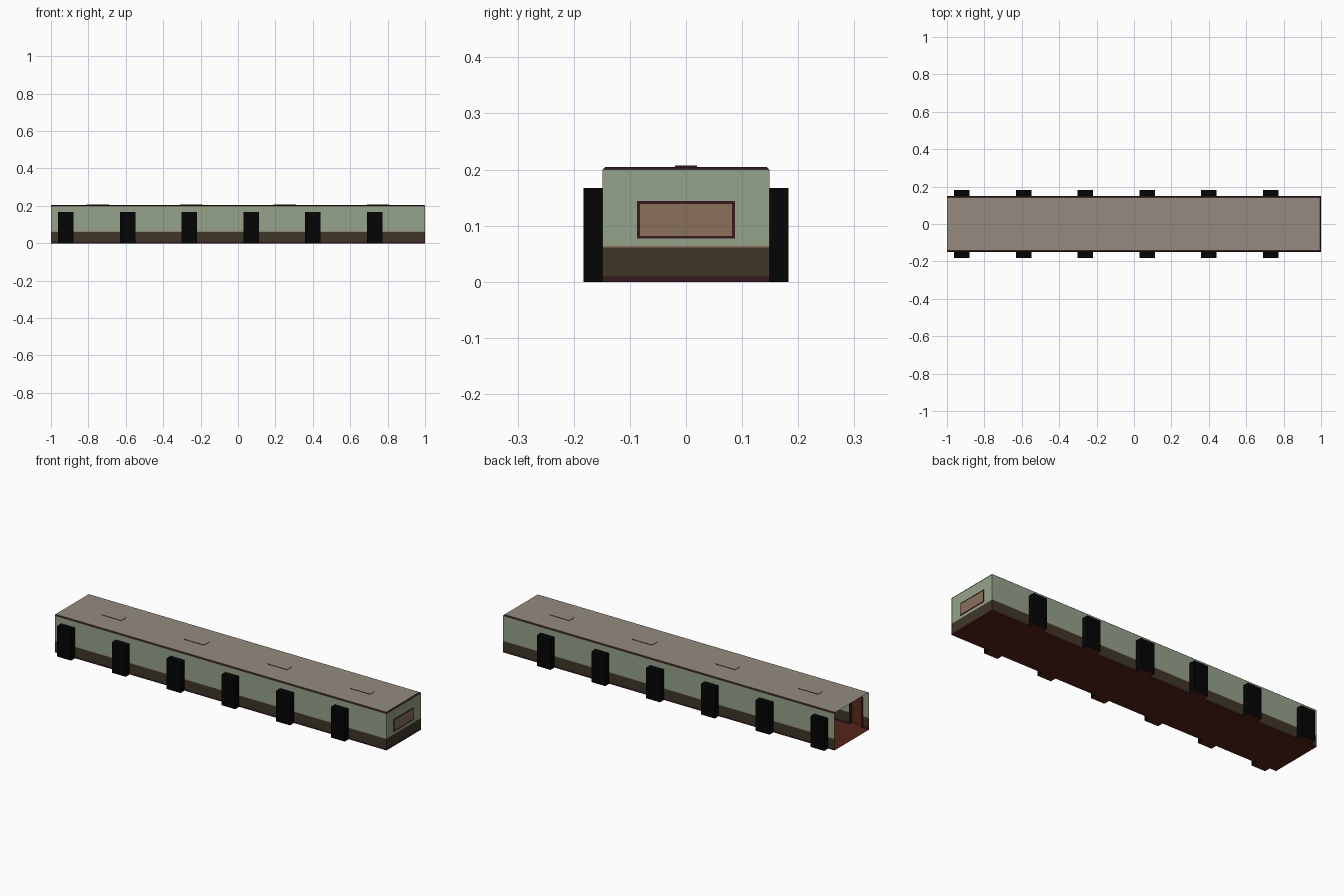
import bpy, bmesh

if "Cube" in bpy.data.objects:
    bpy.data.objects.remove(bpy.data.objects["Cube"])


def mat(name, r, g, b):
    m = bpy.data.materials.new(name)
    m.diffuse_color = tuple((c / 255) ** 2.2 for c in (r, g, b)) + (1,)
    m.use_nodes = True
    m.node_tree.nodes["Principled BSDF"].inputs["Base Color"].default_value = m.diffuse_color
    return m


GREEN = mat("sage_wall", 148, 161, 138)
OLIVE = mat("dark_olive", 65, 57, 45)
TAUPE = mat("taupe_ceiling", 147, 138, 127)
MAROON = mat("maroon_trim", 58, 32, 36)
TAN = mat("tan_wood", 137, 112, 90)
FLOOR = mat("red_brown_floor", 85, 40, 32)
BLACK = mat("black_alcove", 13, 13, 13)
DOOR = mat("door_wood", 92, 46, 36)
LAMP = mat("lamp_cream", 225, 215, 190)
BRASS = mat("brass", 150, 120, 60)

W = 0.149            # half width of corridor
DOOR_X = [-0.92 + 0.33 * i for i in range(6)]
DW, DH, DEPTH = 0.0415, 0.167, 0.183


def finish(name, bm, mats):
    me = bpy.data.meshes.new(name)
    bm.to_mesh(me)
    bm.free()
    for m in mats:
        me.materials.append(m)
    ob = bpy.data.objects.new(name, me)
    bpy.context.collection.objects.link(ob)
    return ob


def quad(bm, pts, mi=0):
    f = bm.faces.new([bm.verts.new(p) for p in pts])
    f.material_index = mi
    return f


def box(name, lo, hi, m):
    bm = bmesh.new()
    bmesh.ops.create_cube(bm, size=1)
    for v in bm.verts:
        v.co = [(a + b) / 2 + c * (b - a) for a, b, c in zip(lo, hi, v.co)]
    return finish(name, bm, [m])


# side walls: banded by height, with door openings left out
levels = [0, 0.01, 0.061, 0.064, DH, 0.2]
band = [3, 1, 2, 0, 0]
cuts = [-1] + [x + s * DW for x in DOOR_X for s in (-1, 1)] + [1]
for side, label in ((-1, "front_wall"), (1, "back_wall")):
    bm = bmesh.new()
    for i in range(len(cuts) - 1):
        for k in range(5):
            if i % 2 and levels[k + 1] <= DH:
                continue
            a, b, z0, z1 = cuts[i], cuts[i + 1], levels[k], levels[k + 1]
            p = [(a, side * W, z0), (b, side * W, z0), (b, side * W, z1), (a, side * W, z1)]
            quad(bm, p[::-side], band[k])
    bmesh.ops.remove_doubles(bm, verts=bm.verts, dist=1e-5)
    finish(label, bm, [GREEN, OLIVE, TAN, MAROON])

# closed end wall
bm = bmesh.new()
for k in range(5):
    z0, z1 = levels[k], levels[k + 1]
    quad(bm, [(0.998, -W, z0), (0.998, W, z0), (0.998, W, z1), (0.998, -W, z1)], band[k])
finish("end_wall", bm, [GREEN, OLIVE, TAN, MAROON])

# floor and ceiling sheets
bm = bmesh.new()
quad(bm, [(-1, -W, 0), (-1, W, 0), (1, W, 0), (1, -W, 0)])
finish("floor", bm, [FLOOR])
T, Z = 0.143, 0.205
bm = bmesh.new()
quad(bm, [(-1, -T, Z), (0.994, -T, Z), (0.994, T, Z), (-1, T, Z)])
finish("ceiling", bm, [TAUPE])

# sloped crown trim around three sides
bm = bmesh.new()
low = [(-1, -W, 0.2), (1, -W, 0.2), (1, W, 0.2), (-1, W, 0.2)]
top = [(-1, -T, Z), (0.994, -T, Z), (0.994, T, Z), (-1, T, Z)]
for i in range(3):
    quad(bm, [low[i], low[i + 1], top[i + 1], top[i]])
finish("crown_trim", bm, [MAROON])

# door alcoves: black shell outside, door and frame inside
for side in (-1, 1):
    for n, x in enumerate(DOOR_X):
        tag = ("front" if side < 0 else "back") + "_%d" % (n + 1)
        a, b, y0, y1 = x - DW, x + DW, side * W, side * DEPTH
        bm = bmesh.new()
        quad(bm, [(a, y1, 0), (b, y1, 0), (b, y1, DH), (a, y1, DH)])
        quad(bm, [(a, y0, DH), (b, y0, DH), (b, y1, DH), (a, y1, DH)])
        for e in (a, b):
            quad(bm, [(e, y0, 0), (e, y1, 0), (e, y1, DH), (e, y0, DH)])
        quad(bm, [(a, y0, 0), (b, y0, 0), (b, y1, 0), (a, y1, 0)], 1)
        bmesh.ops.remove_doubles(bm, verts=bm.verts, dist=1e-5)
        bmesh.ops.recalc_face_normals(bm, faces=bm.faces)
        finish("alcove_" + tag, bm, [BLACK, FLOOR])

        def part(name, x0, x1, d0, d1, z0, z1, m):
            ys = sorted((side * d0, side * d1))
            box(name + "_" + tag, (x0, ys[0], z0), (x1, ys[1], z1), m)

        part("door", a + .006, b - .006, 0.166, 0.172, 0.001, DH - .006, DOOR)
        part("door_jamb_left", a + .0005, a + .006, 0.146, 0.174, 0.001, DH - .001, MAROON)
        part("door_jamb_right", b - .006, b - .0005, 0.146, 0.174, 0.001, DH - .001, MAROON)
        part("door_head", a + .006, b - .006, 0.146, 0.174, DH - .006, DH - .001, MAROON)
        part("door_knob", b - .016, b - .012, 0.162, 0.166, 0.074, 0.079, BRASS)

# ceiling lights: dark rim, taupe cap, cream underside
for n, x in enumerate((-0.75, -0.25, 0.25, 0.75)):
    ob = box("ceiling_light_%d" % (n + 1), (x - .06, -.02, .202), (x + .06, .02, .207), MAROON)
    ob.data.materials.append(TAUPE)
    ob.data.materials.append(LAMP)
    for f in ob.data.polygons:
        f.material_index = 1 if f.normal.z > .5 else 2 if f.normal.z < -.5 else 0

# picture on the end wall, showing on both sides
PY, Z0, Z1, R = 0.087, 0.077, 0.144, 0.005
box("picture_canvas", (0.9955, -PY + R, Z0 + R), (0.9992, PY - R, Z1 - R), TAN)
for s, label in ((-1, "left"), (1, "right")):
    ys = sorted((s * PY, s * (PY - R)))
    box("picture_frame_" + label, (0.993, ys[0], Z0), (1.0, ys[1], Z1), MAROON)
for z, label in ((Z0, "bottom"), (Z1 - R, "top")):
    box("picture_frame_" + label, (0.993, -PY + R, z), (1.0, PY - R, z + R), MAROON)
